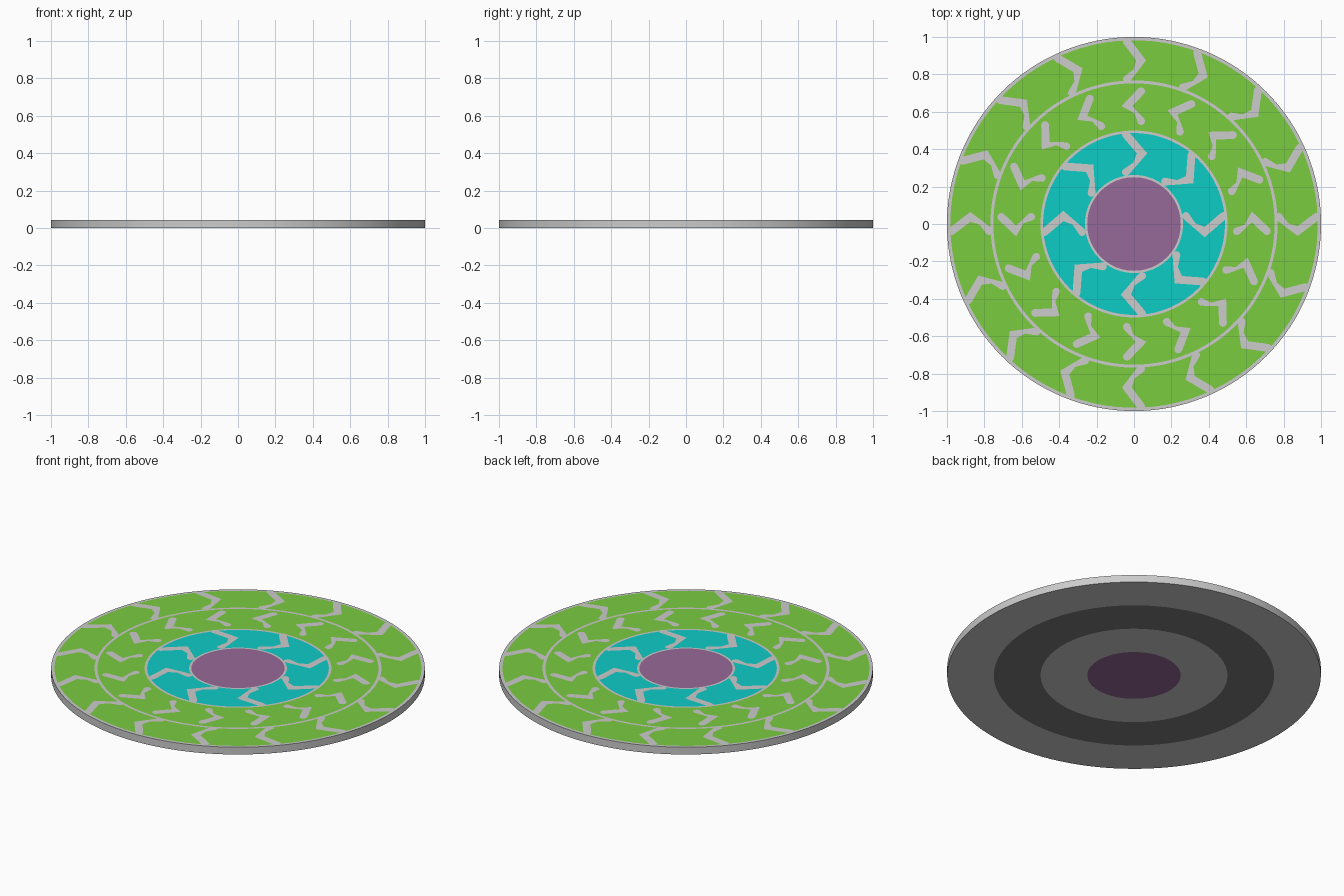
import bpy, bmesh, math
from mathutils import Vector

if "Cube" in bpy.data.objects:
    bpy.data.objects.remove(bpy.data.objects["Cube"])

H = 0.043      # disc thickness
SEG = 128


def material(name, srgb):
    lin = [(c / 255 / 12.92) if c < 11 else ((c / 255 + 0.055) / 1.055) ** 2.4 for c in srgb]
    m = bpy.data.materials.new(name)
    m.diffuse_color = (*lin, 1)
    m.use_nodes = True
    m.node_tree.nodes["Principled BSDF"].inputs["Base Color"].default_value = m.diffuse_color
    return m


light = material("light grey", (204, 204, 204))
dark = material("dark grey", (122, 122, 122))
purple = material("purple", (150, 105, 152))
teal = material("teal", (14, 204, 198))
green = material("green", (122, 204, 64))
MATS = [light, dark, purple, teal, green]


def finish(name, bm, mats):
    me = bpy.data.meshes.new(name)
    bm.to_mesh(me)
    bm.free()
    for m in mats:
        me.materials.append(m)
    ob = bpy.data.objects.new(name, me)
    bpy.context.collection.objects.link(ob)
    return ob


# Disc: one lathed outline, each band is (outer radius, height, material)
bands = [(0.25, 0, 2), (0.5, 0, 0), (0.75, 0, 1), (1, 0, 0),               # underside
         (1, H, 0), (0.982, H, 0), (0.768, H, 4), (0.752, H, 0),           # rim and top
         (0.5, H, 4), (0.486, H, 0), (0.262, H, 3), (0.25, H, 0)]
bm = bmesh.new()


def ring(r, z):
    return [bm.verts.new((r * math.cos(2 * math.pi * i / SEG),
                          r * math.sin(2 * math.pi * i / SEG), z)) for i in range(SEG)]


rings = [ring(r, z) for r, z, _ in bands]
bm.faces.new(rings[0][::-1]).material_index = 2
bm.faces.new(rings[-1]).material_index = 2
for k in range(1, len(rings)):
    a, b = rings[k - 1], rings[k]
    for i in range(SEG):
        j = (i + 1) % SEG
        f = bm.faces.new((a[i], a[j], b[j], b[i]))
        f.material_index = bands[k][2]
        f.smooth = bands[k][:2] == (1, H)
disc = finish("disc", bm, MATS)
for e in disc.data.edges:          # keep the rim edges crisp
    za, zb = (disc.data.vertices[v].co.z for v in e.vertices)
    e.use_edge_sharp = abs(za - zb) < 1e-5


def stroke(points, w):
    """Outline of a three-point bent line with round ends."""
    p0, p1, p2 = map(Vector, points)
    d0, d1 = (p1 - p0).normalized(), (p2 - p1).normalized()
    n0, n1 = Vector((-d0.y, d0.x)), Vector((-d1.y, d1.x))
    miter = (n0 + n1).normalized()
    miter *= w / miter.dot(n0)

    def cap(p, n, d):
        return [p + w * (n * math.cos(t) + d * math.sin(t))
                for t in (math.pi * i / 6 for i in range(7))]
    return cap(p0, -n0, -d0)[::-1], cap(p2, n1, d1), p1 + miter, p1 - miter


def zigzags(name, count, r, dr, bend, w):
    """Thin zigzag plates repeated round the disc."""
    bm = bmesh.new()
    pts = [(r - dr, bend), (r, -bend), (r + dr, bend)]
    start, end, left, right = stroke(pts, w)
    # start runs from the left side round to the right side
    outline = start + [left] + end + [right]
    for i in range(count):
        a = 2 * math.pi * i / count
        c, s = math.cos(a), math.sin(a)
        vs = [bm.verts.new((p.x * c - p.y * s, p.x * s + p.y * c, H + 0.0015)) for p in outline]
        f = bm.faces.new(vs)
        f.normal_update()
        if f.normal.z < 0:
            f.normal_flip()
    bmesh.ops.triangulate(bm, faces=bm.faces[:], ngon_method='EAR_CLIP')
    return finish(name, bm, [light])


zigzags("inner_zigzags", 8, 0.378, 0.1, 0.043, 0.021)
zigzags("middle_zigzags", 16, 0.63, 0.08, -0.038, 0.021)
zigzags("outer_zigzags", 16, 0.875, 0.1, 0.038, 0.021)
